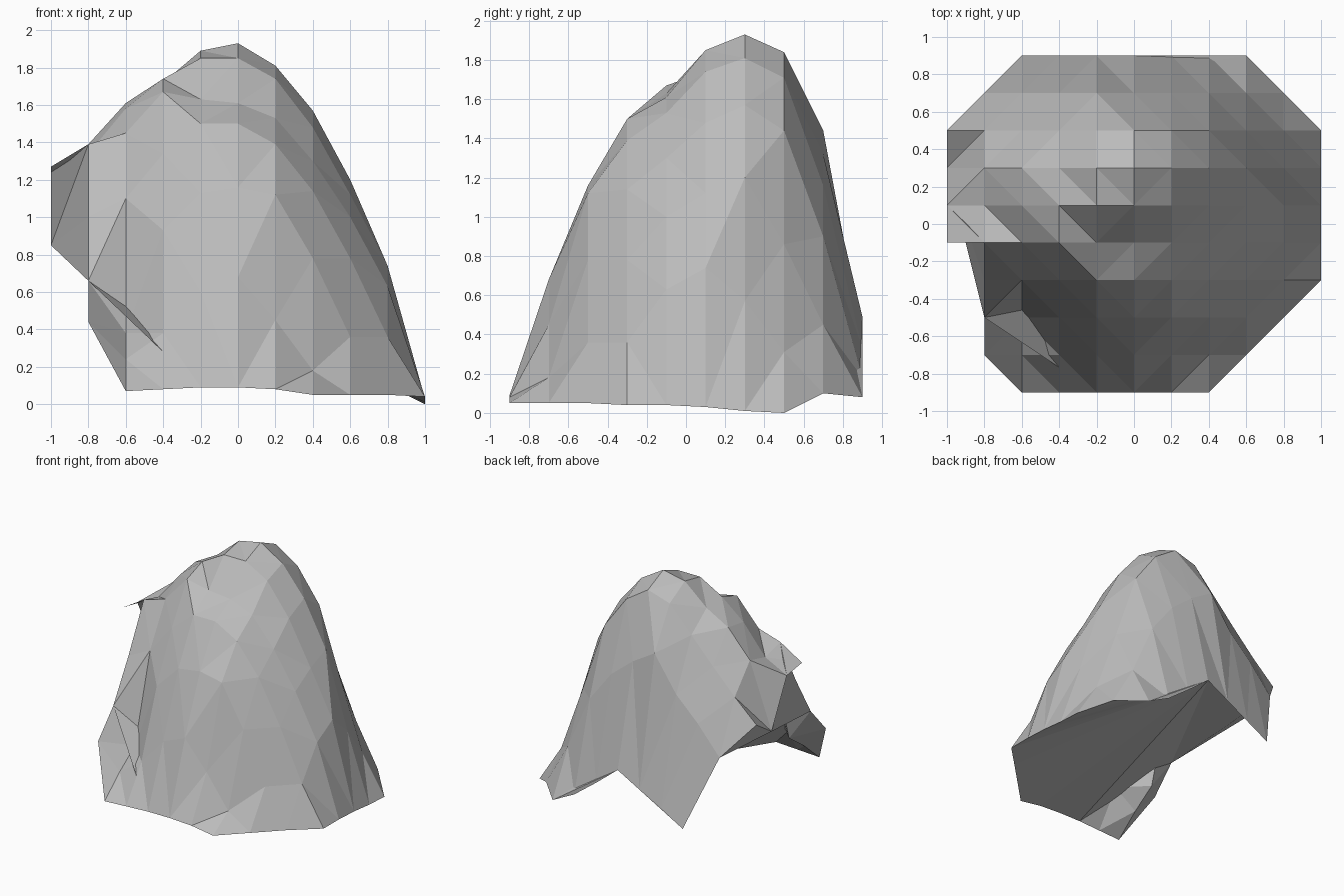
import bpy
import bmesh

default_cube = bpy.data.objects.get("Cube")
if default_cube:
    bpy.data.objects.remove(default_cube, do_unlink=True)

STEP = 0.2

# Cross-sections from front to back: first column, then heights in hundredths
SECTIONS = [
    (2, [7, 8, 9, 9, 8, 5]),
    (1, [44, 24, 38, 60, 68, 45, 18, 5]),
    (1, [66, 38, 93, 113, 116, 112, 78, 36, 5]),
    (1, [100, 110, 134, 150, 150, 139, 114, 78, 36, 4]),
    (0, [127, 139, 145, 167, 163, 161, 153, 130, 100, 63, 4]),
    (0, [124, 134, 158, 174, 185, 185, 174, 148, 112, 74, 3]),
    (0, [85, 139, 161, 172, 189, 193, 181, 157, 120, 57, 1]),
    (0, [98, 116, 136, 157, 178, 184, 171, 144, 86, 31, 0]),
    (1, [73, 96, 115, 144, 132, 116, 90, 45, 10]),
    (2, [16, 28, 38, 49, 33, 18, 8]),
]


def make_material(name, colour):
    mat = bpy.data.materials.new(name)
    mat.use_nodes = True
    mat.diffuse_color = colour
    for node in mat.node_tree.nodes:
        if node.type == "BSDF_PRINCIPLED":
            node.inputs["Base Color"].default_value = colour
            node.inputs["Roughness"].default_value = 0.9
    return mat


def build_surface(bm):
    """Lay the cross-sections on a grid and join them with triangles."""
    grid = {}
    for row, (first, heights) in enumerate(SECTIONS):
        for offset, height in enumerate(heights):
            column = first + offset
            place = (column * STEP - 1, row * STEP - 0.9, height / 100)
            grid[column, row] = bm.verts.new(place)

    for i in range(10):
        for j in range(9):
            keys = [(i, j), (i + 1, j), (i + 1, j + 1), (i, j + 1)]
            corners = [grid[k] for k in keys if k in grid]
            if len(corners) == 3 and (i, j) != (0, 3):
                bm.faces.new(corners)
            elif len(corners) == 4:
                a, b, c, d = corners
                # Each cell is split along its shorter diagonal
                if (a.co - c.co).length < (b.co - d.co).length:
                    bm.faces.new([a, b, c])
                    bm.faces.new([a, c, d])
                else:
                    bm.faces.new([a, b, d])
                    bm.faces.new([b, c, d])
    return grid


def fan(bm, grid, hub, rim):
    """Close part of the underside with triangles around one rim point."""
    for start, end in zip(rim, rim[1:]):
        corners = [grid[hub], grid[start], grid[end]]
        if bm.faces.get(corners) is None:
            face = bm.faces.new(corners)
            face.normal_update()
            if face.normal.z > 0:
                face.normal_flip()


bm = bmesh.new()
grid = build_surface(bm)

# Underside: broad right part, back flap, raised left part and side overhang
front_rim = [(i, 0) for i in range(4, 8)] + [(8, 1), (9, 2)]
right_rim = [(10, j) for j in range(3, 8)]
back_rim = [(9, 8), (8, 9), (7, 9), (6, 9)]
fan(bm, grid, (5, 9), front_rim + right_rim + back_rim)
fan(bm, grid, (5, 9), [(4, 0), (1, 2), (1, 8), (2, 9), (3, 9), (4, 9)])
fan(bm, grid, (0, 6), [(0, 7), (1, 8), (1, 2), (1, 3)])
fan(bm, grid, (1, 4), [(1, 3), (0, 6), (0, 5), (0, 4)])

mesh = bpy.data.meshes.new("rock_mound")
bm.to_mesh(mesh)
bm.free()
for polygon in mesh.polygons:
    polygon.use_smooth = False
mesh.materials.append(make_material("stone grey", (0.5, 0.5, 0.5, 1)))
rock = bpy.data.objects.new("rock_mound", mesh)
bpy.context.collection.objects.link(rock)
